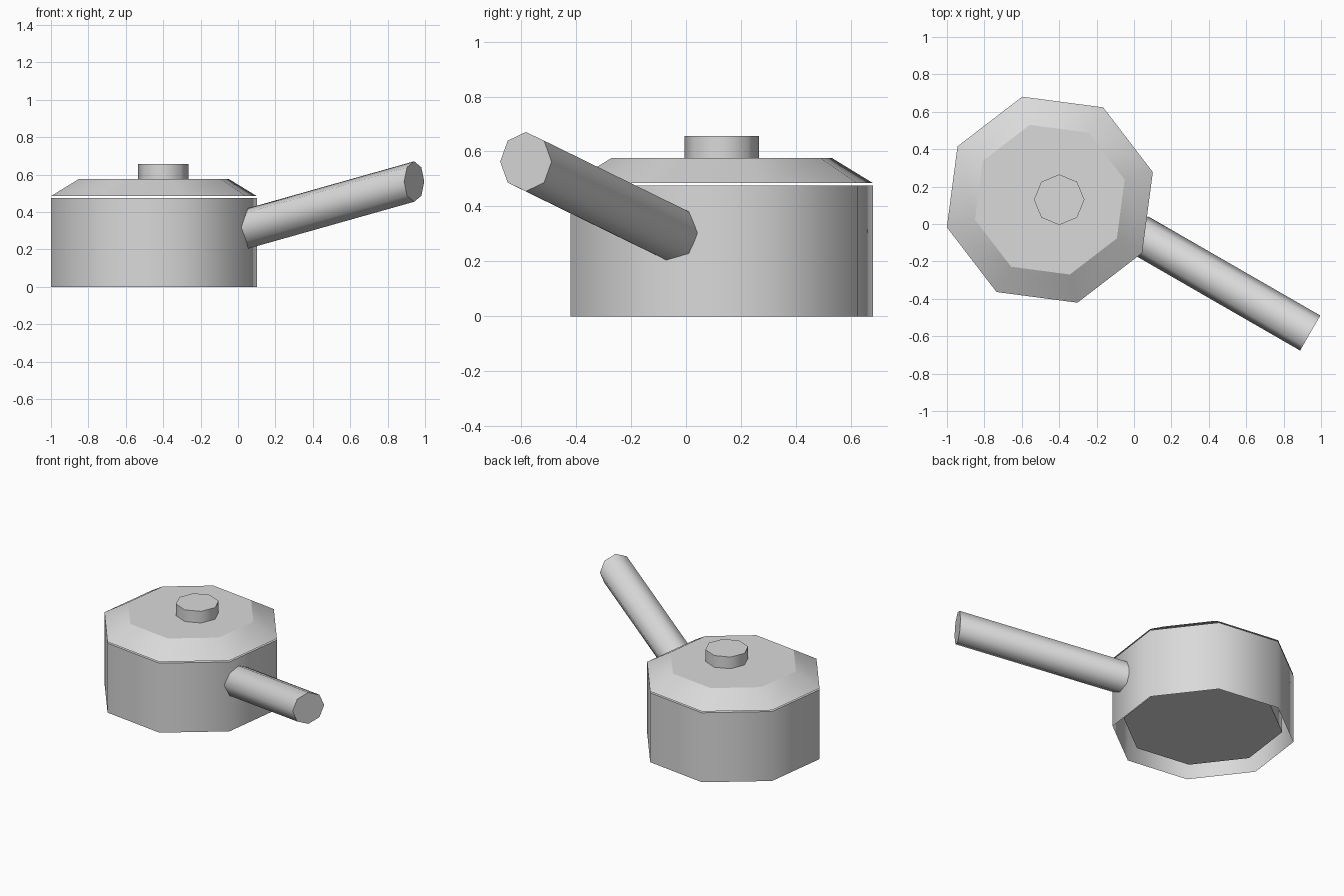
import bpy, bmesh
from math import sin, cos, radians
from mathutils import Vector

SIDES = 8
cube = bpy.data.objects.get("Cube")
if cube:
    bpy.data.objects.remove(cube, do_unlink=True)

grey = bpy.data.materials.new("light grey metal")
grey.use_nodes = True
colour = (0.7, 0.7, 0.7, 1)
grey.diffuse_color = colour
grey.node_tree.nodes["Principled BSDF"].inputs["Base Color"].default_value = colour


def ring(centre, radius, turn):
    """Horizontal octagon, counter-clockwise from above."""
    angles = [radians(turn + 360 * i / SIDES) for i in range(SIDES)]
    return [Vector(centre) + Vector((cos(a), sin(a), 0)) * radius for a in angles]


def loft(name, rings, cap_start=True, cap_end=True):
    """Join rings into bands that are smooth around and sharp at each ring."""
    bm = bmesh.new()
    loops = [[bm.verts.new(p) for p in r] for r in rings]
    for low, high in zip(loops, loops[1:]):
        for i in range(SIDES):
            j = (i + 1) % SIDES
            bm.faces.new((low[i], low[j], high[j], high[i])).smooth = True
    if cap_start:
        bm.faces.new(loops[0][::-1])
    if cap_end:
        bm.faces.new(loops[-1])
    for loop in loops:
        for i in range(SIDES):
            bm.edges.get((loop[i - 1], loop[i])).smooth = False
    mesh = bpy.data.meshes.new(name)
    bm.to_mesh(mesh)
    bm.free()
    mesh.materials.append(grey)
    obj = bpy.data.objects.new(name, mesh)
    bpy.context.collection.objects.link(obj)
    return obj


def turned(name, centre, turn, profile, **caps):
    """Octagonal part from a (radius, height) profile."""
    x, y = centre
    return loft(name, [ring((x, y, z), r, turn) for r, z in profile], **caps)


# Pot: outer wall, rim, inner wall and raised floor, open underneath
pot_centre = (-0.45, 0.13)
turned("pot_body", pot_centre, 15,
       [(0.57, 0), (0.57, 0.476), (0.5, 0.476), (0.5, 0.065)], cap_start=False)

# Lid with sloping shoulder, and its knob
turned("lid", pot_centre, 15, [(0.57, 0.485), (0.414, 0.577)])
turned("lid_knob", (-0.4, 0.13), 0, [(0.135, 0.57), (0.135, 0.657)])

# Handle: slanted octagonal bar with upright ends
heading = radians(-30)
across = Vector((-sin(heading), cos(heading), 0))
up = Vector((0, 0, 1))


def upright_ring(centre, radius):
    angles = [radians(360 * i / SIDES) for i in range(SIDES)]
    return [Vector(centre) + (across * cos(a) + up * sin(a)) * radius for a in angles]


loft("handle", [upright_ring((0.02, -0.052, 0.303), 0.108),
                upright_ring((0.942, -0.583, 0.563), 0.108)])
